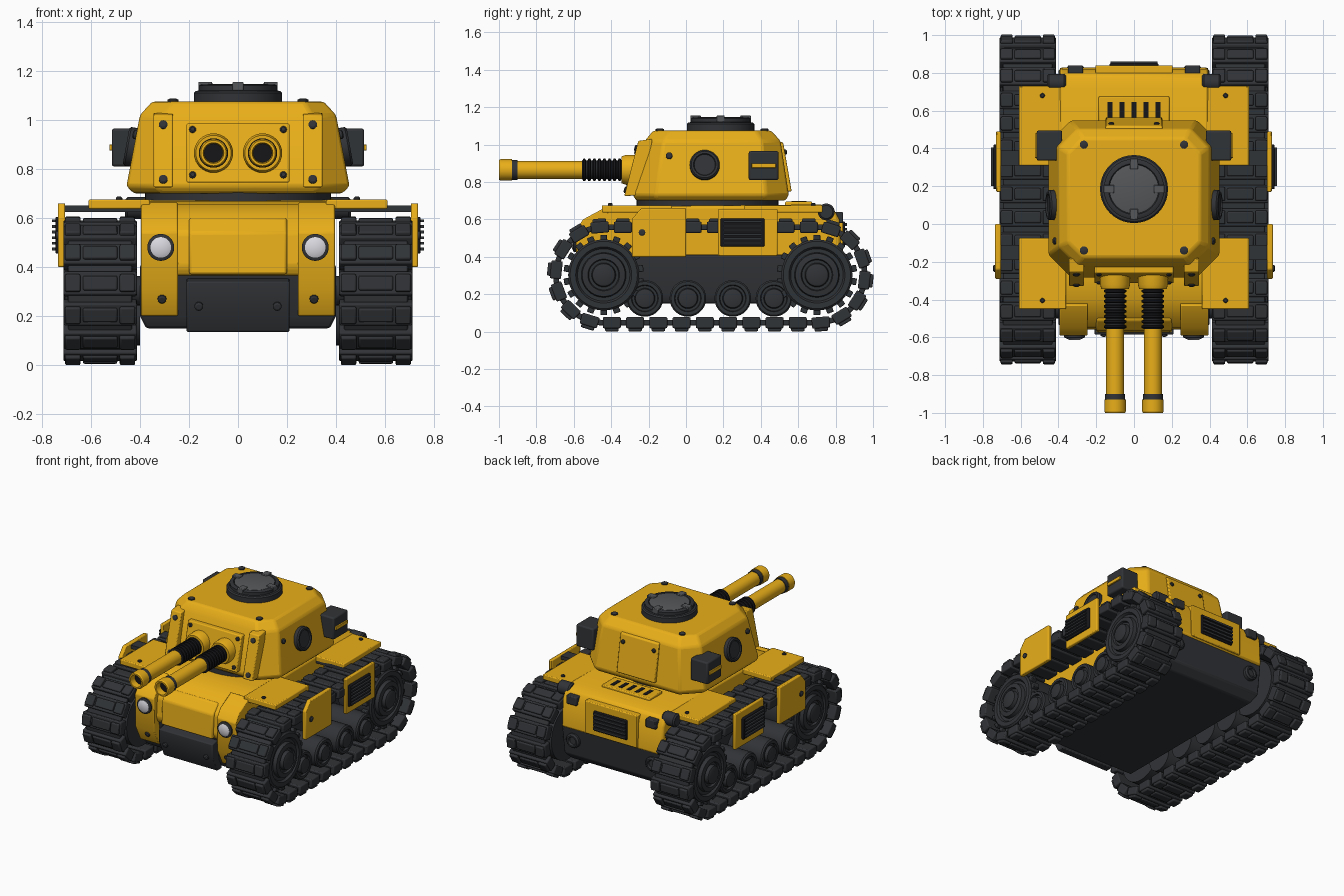
import bpy, bmesh, math
from mathutils import Matrix, Vector


def mat(name, c):
    m = bpy.data.materials.new(name)
    m.diffuse_color = (*c, 1)
    return m


YEL = mat("yellow_paint", (0.82, 0.43, 0.01))
DARK = mat("dark_metal", (0.03, 0.033, 0.037))
BLACK = mat("black", (0.008, 0.008, 0.01))
STEEL = mat("steel", (0.09, 0.095, 0.1))
LAMP = mat("lamp_glass", (0.7, 0.7, 0.75))


def finish(bm, name, m, bevel=0.0):
    bmesh.ops.recalc_face_normals(bm, faces=bm.faces)
    me = bpy.data.meshes.new(name)
    bm.to_mesh(me)
    bm.free()
    ob = bpy.data.objects.new(name, me)
    bpy.context.collection.objects.link(ob)
    me.materials.append(m)
    if bevel:
        b = ob.modifiers.new("bevel", "BEVEL")
        b.width, b.segments, b.limit_method = bevel, 2, "ANGLE"
    return ob


def add_box(bm, x, y, z, mtx=Matrix()):
    c = Vector(((x[0] + x[1]) / 2, (y[0] + y[1]) / 2, (z[0] + z[1]) / 2))
    s = (abs(x[1] - x[0]), abs(y[1] - y[0]), abs(z[1] - z[0]), 1)
    bmesh.ops.create_cube(bm, size=1, matrix=mtx @ Matrix.Translation(c) @ Matrix.Diagonal(s))


def box(name, x, y, z, m, bevel=0.006):
    bm = bmesh.new()
    add_box(bm, x, y, z)
    return finish(bm, name, m, bevel)


def loft(name, rings, m, bevel=0.0):
    bm = bmesh.new()
    vs = [[bm.verts.new(p) for p in r] for r in rings]
    n = len(vs[0])
    for a, b in zip(vs, vs[1:]):
        for i in range(n):
            bm.faces.new((a[i], a[(i + 1) % n], b[(i + 1) % n], b[i]))
    bm.faces.new(vs[0])
    bm.faces.new(vs[-1])
    return finish(bm, name, m, bevel)


def prism(name, pts, a, b, m, bevel=0.006):
    """(y, z) outline pulled along x from a to b"""
    return loft(name, [[(x, y, z) for y, z in pts] for x in (a, b)], m, bevel)


def lathe(name, loc, axis, prof, m, n=32):
    """(radius, height) steps turned around an axis through loc, closed at both ends"""
    d = Vector(axis).normalized()
    R = Matrix.Translation(loc) @ d.to_track_quat("Z", "Y").to_matrix().to_4x4()
    rings = [[R @ Vector((r * math.cos(t * math.tau / n), r * math.sin(t * math.tau / n), h))
              for t in range(n)] for r, h in prof]
    return loft(name, rings, m)


def bolt(name, loc, axis, r=0.018, h=0.012):
    lathe(name, loc, axis, [(r, -0.02), (r, h * 0.6), (r * 0.6, h)], DARK, 12)


# hull: dark tub below, yellow body above
loft("lower_hull", [[(x, y, z) for x, y in ((-w, f), (w, f), (w, b), (-w, b))] for z, w, f, b in
     ((0.15, 0.375, -0.48, 0.74), (0.2, 0.40, -0.51, 0.79), (0.41, 0.40, -0.54, 0.82))], DARK, 0.01)
prism("upper_hull", [(-0.54, 0.36), (-0.56, 0.40), (-0.55, 0.54), (-0.49, 0.61), (-0.40, 0.655),
                     (-0.28, 0.67), (0.72, 0.68), (0.79, 0.655), (0.82, 0.60), (0.83, 0.40),
                     (0.70, 0.40), (-0.40, 0.40)], -0.395, 0.395, YEL, 0.015)
prism("front_panel", [(-0.5, 0.37), (-0.575, 0.37), (-0.565, 0.54), (-0.51, 0.60), (-0.45, 0.6)],
      -0.2, 0.2, YEL, 0.01)
prism("front_lower_plate", [(-0.48, 0.135), (-0.53, 0.135), (-0.585, 0.25), (-0.585, 0.34), (-0.5, 0.36)],
      -0.21, 0.21, DARK)

# rear plate with vent, deck grille
box("rear_plate", (-0.205, 0.205), (0.78, 0.84), (0.41, 0.64), YEL)
box("rear_vent", (-0.13, 0.13), (0.80, 0.85), (0.45, 0.59), BLACK)
for i in range(5):
    box("rear_slat", (-0.125, 0.125), (0.84, 0.86), (0.462 + i * 0.026, 0.476 + i * 0.026), DARK, 0)
box("deck_grille", (-0.187, 0.187), (0.53, 0.675), (0.65, 0.695), YEL)
for i in range(5):
    x = -0.127 + i * 0.0635
    box("deck_slot", (x - 0.013, x + 0.013), (0.565, 0.645), (0.67, 0.698), BLACK, 0)

# turret ring and turret body with clipped corners
lathe("turret_ring", (0, 0.115, 0.655), (0, 0, 1), [(0.38, 0), (0.38, 0.06)], DARK, 48)


def octo(z, w, f, b, c):
    return [(-w + c, f, z), (w - c, f, z), (w, f + c, z), (w, b - c, z),
            (w - c, b, z), (-w + c, b, z), (-w, b - c, z), (-w, f + c, z)]


loft("turret", [octo(0.70, 0.425, -0.265, 0.53, 0.11), octo(0.73, 0.455, -0.285, 0.55, 0.12),
                octo(1.02, 0.40, -0.22, 0.505, 0.10), octo(1.075, 0.35, -0.175, 0.455, 0.08)], YEL, 0.012)
prism("gun_plate", [(-0.25, 0.745), (-0.315, 0.745), (-0.26, 0.985), (-0.20, 0.985)], -0.21, 0.21, YEL)
prism("turret_rear_panel", [(0.50, 0.75), (0.565, 0.75), (0.52, 1.01), (0.46, 1.03)], -0.15, 0.15, YEL)
for s in (-1, 1):
    bolt("rear_panel_bolt", (s * 0.12, 0.528, 0.96), (0, 1, 0.17), 0.014)

# hatch with clips
lathe("hatch", (0, 0.185, 1.06), (0, 0, 1),
      [(0.18, 0), (0.18, 0.05), (0.172, 0.058), (0.16, 0.06), (0.16, 0.08), (0.15, 0.085),
       (0.135, 0.085), (0.13, 0.078)], DARK, 40)
lathe("hatch_lid", (0, 0.185, 1.06), (0, 0, 1), [(0.13, 0.06), (0.13, 0.084), (0.12, 0.087)], STEEL, 40)
for k in range(4):
    bm = bmesh.new()
    add_box(bm, (0.105, 0.162), (-0.022, 0.022), (1.12, 1.155),
            Matrix.Translation((0, 0.185, 0)) @ Matrix.Rotation(k * math.pi / 2, 4, "Z"))
    finish(bm, "hatch_clip", STEEL, 0.004)

# twin guns
for s in (-1, 1):
    p = (s * 0.1, 0, 0.865)
    lathe("gun_collar", p, (0, -1, 0), [(0.08, 0.22), (0.08, 0.32), (0.072, 0.345), (0.055, 0.345)], YEL)
    lathe("gun_barrel", p, (0, -1, 0), [(0.048, 0.3), (0.048, 0.92)], YEL)
    lathe("recoil_sleeve", p, (0, -1, 0), [(0.05, 0.33), (0.05, 0.555)], DARK)
    for i in range(8):
        lathe("recoil_ring", p, (0, -1, 0), [(0.05, 0.345 + i * 0.027), (0.06, 0.35 + i * 0.027),
              (0.06, 0.36 + i * 0.027), (0.05, 0.365 + i * 0.027)], BLACK)
    lathe("muzzle_band", p, (0, -1, 0), [(0.053, 0.90), (0.053, 0.94)], DARK)
    lathe("muzzle", p, (0, -1, 0), [(0.057, 0.93), (0.057, 0.992), (0.052, 1.0), (0.042, 1.0), (0.038, 0.95)], YEL)
    lathe("gun_bore", p, (0, -1, 0), [(0.038, 0.94), (0.038, 0.955)], BLACK)


def track_point(t, r=0.27, y0=-0.44, y1=0.70, zc=0.303):
    """frame on the track loop: local z outward, local y along the loop"""
    L = y1 - y0
    t = (t % 1) * (2 * L + math.tau * r)
    if t < L:
        y, z, a = y0 + t, zc - r, math.pi
    elif t < L + math.pi * r:
        q = (t - L) / r
        y, z, a = y1 + r * math.sin(q), zc - r * math.cos(q), math.pi + q
    elif t < 2 * L + math.pi * r:
        y, z, a = y1 - (t - L - math.pi * r), zc + r, 0
    else:
        q = (t - 2 * L - math.pi * r) / r
        y, z, a = y0 - r * math.sin(q), zc + r * math.cos(q), q
    return Matrix.Translation((0, y, z)) @ Matrix.Rotation(a, 4, "X")


N = 32
for s in (-1, 1):
    side = "right" if s > 0 else "left"
    cx = s * 0.5625
    # track links: side pads, middle pad and connecting plate
    bm = bmesh.new()
    for i in range(N):
        M = Matrix.Translation((cx, 0, 0)) @ track_point((i + 0.35) / N)
        add_box(bm, (-0.15, 0.15), (-0.048, 0.048), (-0.045, 0.015), M)
        for e in (-1, 1):
            add_box(bm, (e * 0.08, e * 0.143), (-0.036, 0.036), (0.0, 0.032), M)
        add_box(bm, (-0.07, 0.07), (-0.03, 0.03), (0.0, 0.027), M)
        H = Matrix.Translation((cx, 0, 0)) @ track_point((i + 0.85) / N)
        add_box(bm, (-0.13, 0.13), (-0.035, 0.035), (-0.03, 0.0), H)
    finish(bm, side + "_track", DARK, 0.007)
    # sprockets, road wheels
    for y in (-0.44, 0.70):
        lathe(side + "_sprocket", (s * 0.43, y, 0.303), (s, 0, 0),
              [(0.19, 0), (0.19, 0.24), (0.18, 0.25), (0.15, 0.25), (0.14, 0.235), (0.12, 0.235), (0.115, 0.26),
               (0.085, 0.265), (0.08, 0.25), (0.065, 0.25), (0.06, 0.275), (0.05, 0.28)], DARK, 40)
        bm = bmesh.new()
        for k in range(18):
            R = Matrix.Translation((0, y, 0.303)) @ Matrix.Rotation(k * math.tau / 18, 4, "X")
            add_box(bm, (s * 0.62, s * 0.665), (-0.018, 0.018), (0.17, 0.215), R)
        finish(bm, side + "_sprocket_teeth", DARK, 0.004)
        lathe(side + "_axle", (s * 0.38, y, 0.303), (s, 0, 0), [(0.06, 0), (0.06, 0.1)], DARK, 20)
    for y in (-0.22, 0.01, 0.25, 0.47):
        lathe(side + "_road_wheel", (s * 0.40, y, 0.178), (s, 0, 0),
              [(0.098, 0), (0.098, 0.26), (0.09, 0.27), (0.072, 0.27), (0.068, 0.255), (0.055, 0.255), (0.05, 0.28),
               (0.03, 0.285)], DARK, 28)
    # fenders
    for name, y, by in (("front", (-0.45, -0.075), -0.405), ("rear", (0.31, 0.73), 0.68)):
        box(f"{side}_{name}_fender", (s * 0.36, s * 0.61), y, (0.637, 0.675), YEL)
        bolt("fender_bolt", (s * 0.485, by, 0.675), (0, 0, 1), 0.013)
    # side skirts and vent
    prism(side + "_skirt", [(-0.29, 0.40), (0.0, 0.40), (0.0, 0.66), (-0.24, 0.66), (-0.29, 0.60)],
          s * 0.705, s * 0.735, YEL)
    bolt("skirt_bolt", (s * 0.735, -0.235, 0.53), (s, 0, 0))
    box(side + "_vent_plate", (s * 0.705, s * 0.73), (0.17, 0.49), (0.405, 0.655), YEL)
    box(side + "_vent", (s * 0.72, s * 0.745), (0.185, 0.42), (0.455, 0.605), BLACK)
    for i in range(6):
        z = 0.468 + i * 0.023
        box("vent_slat", (s * 0.74, s * 0.758), (0.2, 0.405), (z, z + 0.011), DARK, 0)
    for y in (-0.15, 0.35):
        box("skirt_bracket", (s * 0.39, s * 0.72), (y - 0.04, y + 0.04), (0.625, 0.65), DARK, 0)
    # headlight posts
    prism(side + "_light_post", [(-0.45, 0.20), (-0.53, 0.20), (-0.585, 0.31), (-0.59, 0.54), (-0.55, 0.60),
                                 (-0.43, 0.665), (-0.40, 0.6)], s * 0.245, s * 0.395, YEL)
    lathe("lamp_rim", (s * 0.315, -0.57, 0.48), (0, -1, 0), [(0.055, 0), (0.055, 0.03), (0.045, 0.035)], DARK)
    lathe("lamp_glass", (s * 0.315, -0.57, 0.48), (0, -1, 0), [(0.042, 0), (0.042, 0.037), (0.025, 0.045)], LAMP)
    bolt("post_bolt", (s * 0.31, -0.567, 0.27), (0, -1, -0.45))
    bolt("plate_bolt", (s * 0.16, -0.583, 0.24), (0, -1, -0.3))
    # rear canister, lamp and tow eye
    lathe(side + "_canister", (s * 0.36, 0.75, 0.64), (s, 0, 0),
          [(0.038, 0), (0.045, 0.01), (0.045, 0.09), (0.035, 0.1)], DARK, 24)
    box("rear_lamp", (s * 0.27, s * 0.35), (0.78, 0.84), (0.58, 0.64), DARK)
    lathe("tow_eye", (s * 0.31, 0.79, 0.32), (0, 1, 0),
          [(0.05, 0), (0.05, 0.035), (0.04, 0.045), (0.03, 0.045), (0.025, 0.03)], DARK, 24)
    # turret details
    prism(side + "_cheek", [(-0.22, 0.73), (-0.33, 0.725), (-0.255, 1.02), (-0.18, 1.03)],
          s * 0.265, s * 0.345, YEL)
    for z, y in ((0.98, -0.264), (0.757, -0.32)):
        bolt("cheek_bolt", (s * 0.305, y, z), (0, -1, 0.25))
    for z, y in ((0.96, -0.264), (0.775, -0.307)):
        bolt("gun_plate_bolt", (s * 0.185, y, z), (0, -1, 0.23), 0.014)
    for y in (-0.14, 0.42):
        bolt("roof_bolt", (s * 0.265, y, 1.075), (0, 0, 1), 0.022)
    lathe(side + "_port", (s * 0.38, 0.10, 0.88), (s, 0, 0.18),
          [(0.08, 0), (0.08, 0.07), (0.072, 0.078), (0.06, 0.078), (0.056, 0.07)], DARK)
    bolt("turret_side_bolt", (s * 0.418, -0.09, 0.94), (s, 0, 0.18))
    box(side + "_side_box", (s * 0.38, s * 0.515), (0.335, 0.495), (0.81, 0.965), DARK, 0.01)
    box("side_box_bar", (s * 0.50, s * 0.525), (0.35, 0.48), (0.875, 0.9), YEL, 0.003)

bpy.ops.object.select_all(action="SELECT")
bpy.context.view_layer.objects.active = bpy.data.objects["turret"]
bpy.ops.object.shade_smooth_by_angle(angle=math.radians(30))
